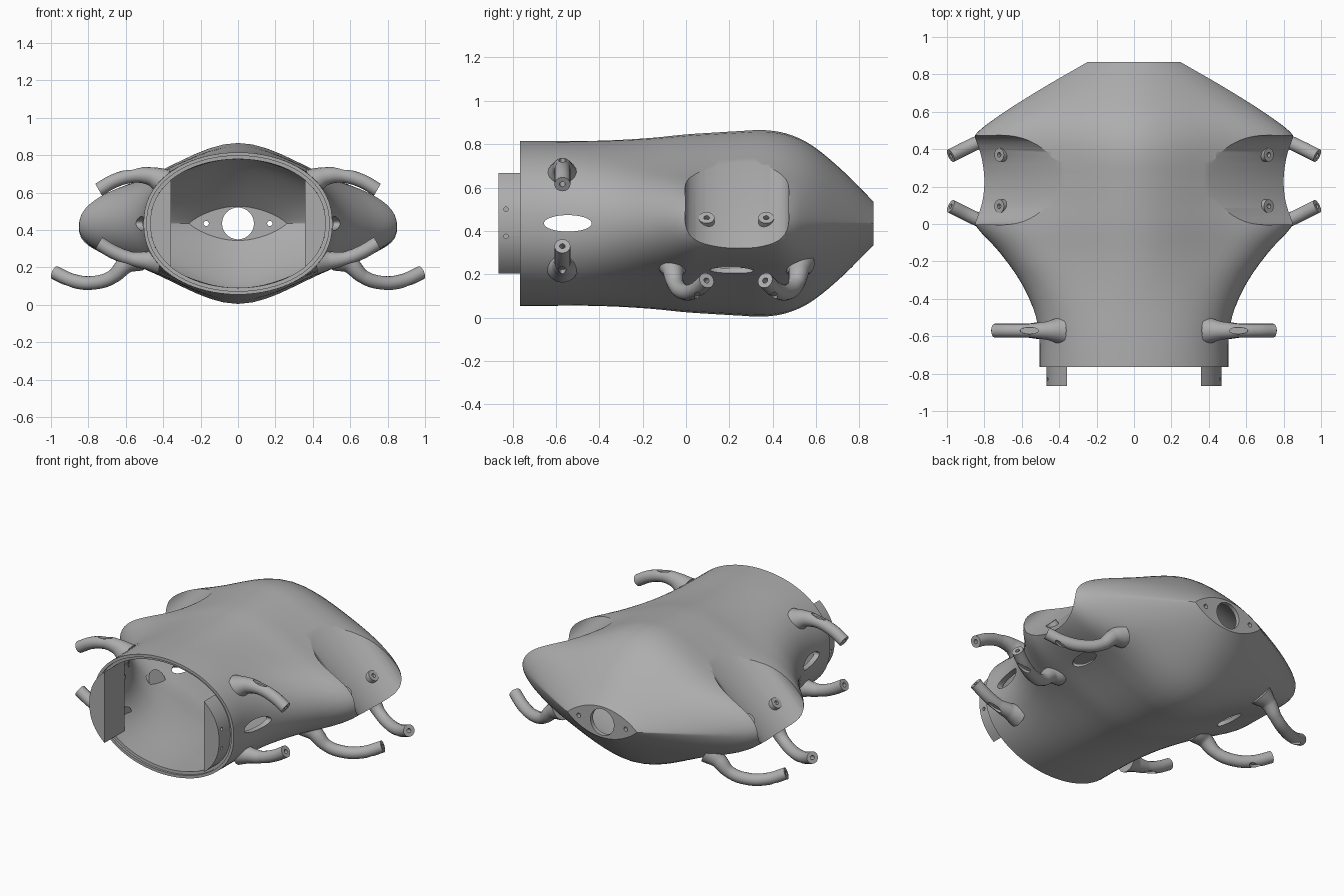
import bpy, bmesh
from math import sin, cos, pi, radians
from mathutils import Vector, Euler

old = bpy.data.objects.get("Cube")
if old:
    bpy.data.objects.remove(old, do_unlink=True)

MID = 0.435      # height of the symmetry plane
WALL = 0.036     # shell thickness

grey = bpy.data.materials.new("plain_grey")
grey.use_nodes = True
colour = (0.42, 0.42, 0.42, 1)
grey.diffuse_color = colour
grey.node_tree.nodes["Principled BSDF"].inputs["Base Color"].default_value = colour

# Hull stations: y, half width, half height, roundness, shoulder dip
STATIONS = [
    (-.765, .505, .380, .45, 0), (-.6, .508, .380, .45, 0),
    (-.45, .540, .380, .47, .03), (-.3, .612, .385, .5, .1),
    (-.15, .720, .395, .5, .2), (0, .852, .410, .5, .3),
    (.12, .875, .418, .5, .34), (.24, .880, .425, .5, .35),
    (.36, .878, .430, .5, .34), (.47, .855, .412, .52, .3),
    (.58, .720, .360, .6, .2), (.72, .500, .245, .75, .1),
    (.865, .250, .100, .9, 0)]


def station(y):
    """Smoothly interpolated hull parameters at y."""
    S = STATIONS
    y = min(max(y, S[0][0]), S[-1][0])
    i = max(j for j in range(len(S) - 1) if S[j][0] <= y)
    a, b = S[i], S[i + 1]
    p, n = S[max(i - 1, 0)], S[min(i + 2, len(S) - 1)]
    d = b[0] - a[0]
    t = (y - a[0]) / d
    out = []
    for c in range(1, 5):
        m0 = (b[c] - p[c]) / (b[0] - p[0]) * d
        m1 = (n[c] - a[c]) / (n[0] - a[0]) * d
        out.append((2*t**3 - 3*t*t + 1) * a[c] + (t**3 - 2*t*t + t) * m0
                   + (3*t*t - 2*t**3) * b[c] + (t**3 - t*t) * m1)
    return out


def hull_point(y, a, inset=0, at=None):
    w, h, e, k = station(y if at is None else at)
    u = cos(a)
    t = min(abs(u) / .7, 1)
    f = abs(sin(a)) ** (2 * e) * (1 - k * t * t * (3 - 2 * t))
    return Vector(((w - inset) * u, y, MID + (h - inset) * f * (1 if sin(a) >= 0 else -1)))


def activate(ob):
    bpy.ops.object.select_all(action='DESELECT')
    ob.select_set(True)
    bpy.context.view_layer.objects.active = ob


def loft(name, rings):
    bm = bmesh.new()
    loops = [[bm.verts.new(p) for p in ring] for ring in rings]
    n = len(loops[0])
    for r, s in zip(loops, loops[1:]):
        for i in range(n):
            bm.faces.new((r[i], r[(i + 1) % n], s[(i + 1) % n], s[i]))
    bm.faces.new(loops[0])
    bm.faces.new(loops[-1])
    bmesh.ops.recalc_face_normals(bm, faces=bm.faces)
    me = bpy.data.meshes.new(name)
    bm.to_mesh(me)
    bm.free()
    ob = bpy.data.objects.new(name, me)
    bpy.context.collection.objects.link(ob)
    return ob


def cylinder(name, loc, rot, scale):
    bpy.ops.mesh.primitive_cylinder_add(vertices=48, radius=1, depth=2, location=loc, rotation=rot)
    ob = bpy.context.object
    ob.name, ob.scale = name, scale
    return ob


def cut(ob, cutter):
    """Subtract the cutter and discard it."""
    cutter.hide_render = True
    activate(ob)
    mod = ob.modifiers.new("cut", 'BOOLEAN')
    mod.operation, mod.solver, mod.object = 'DIFFERENCE', 'EXACT', cutter
    bpy.context.view_layer.update()
    bpy.ops.object.modifier_apply(modifier=mod.name)
    bpy.data.objects.remove(cutter, do_unlink=True)


def finish(ob):
    ob.data.materials.clear()
    ob.data.materials.append(grey)
    activate(ob)
    bpy.ops.object.shade_smooth_by_angle(angle=radians(32))


def scoop(side, grow=0):
    return cylinder("scoop_cutter", (.7 * side, .235, .604), (0, side * radians(135), 0),
                    (.13 + grow, .24 + grow, .9))


# Hull: outer solid and cavity, both scooped on each flank
SEG, ROWS = 72, 48
angles = [2 * pi * i / SEG for i in range(SEG)]
ys = [-.765 + 1.63 * i / ROWS for i in range(ROWS + 1)]
hull = loft("hull", [[hull_point(y, a) for a in angles] for y in ys])
rows = [(-.82, .018), (-.75, .018), (-.749, WALL)]
rows += [(y, WALL) for y in ys if -.74 < y < .835] + [(.838, WALL)]
cavity = loft("cavity_cutter", [[hull_point(y, a, t) for a in angles] for y, t in rows])
for side in (1, -1):
    cut(hull, scoop(side))
    cut(cavity, scoop(side, WALL))
cut(hull, cavity)

# Hull openings: rear port with screw holes, side ovals, belly slots
for x, r in ((0, .085), (.17, .014), (-.17, .014)):
    cut(hull, cylinder("port_cutter", (x, .85, MID), (radians(90), 0, 0), (r, r, .1)))
for side in (1, -1):
    cut(hull, cylinder("oval_cutter", (.5 * side, -.545, MID), (0, radians(90), 0), (.038, .11, .12)))
    cut(hull, cylinder("slot_cutter", (.57 * side, .21, .2), (0, side * radians(150), 0), (.04, .1, .12)))
finish(hull)


def arm(name, side, points, slot):
    """Curved tube with a flared root, a bored tip and an oval slot."""
    pts = [Vector((x * side, y, z)) for x, y, z in points]
    cu = bpy.data.curves.new(name, 'CURVE')
    cu.dimensions = '3D'
    cu.bevel_depth, cu.bevel_resolution, cu.resolution_u = .037, 6, 10
    cu.use_fill_caps = True
    sp = cu.splines.new('BEZIER')
    sp.bezier_points.add(len(pts) - 1)
    flare = [2.0, 1.3] + [1] * len(pts)
    for b, p, r in zip(sp.bezier_points, pts, flare):
        b.co, b.radius = p, r
        b.handle_left_type = b.handle_right_type = 'AUTO'
    ob = bpy.data.objects.new(name, cu)
    bpy.context.collection.objects.link(ob)
    activate(ob)
    bpy.ops.object.convert(target='MESH')
    ob = bpy.context.object
    bm = bmesh.new()
    bm.from_mesh(ob.data)
    bmesh.ops.remove_doubles(bm, verts=bm.verts, dist=.0001)
    bmesh.ops.recalc_face_normals(bm, faces=bm.faces)
    bm.to_mesh(ob.data)
    bm.free()
    tip = (pts[-1] - pts[-2]).to_track_quat('Z', 'Y').to_euler()
    cut(ob, cylinder("bore_cutter", pts[-1], tip, (.013, .013, .06)))
    x, y, z, tilt = slot
    cut(ob, cylinder("slot_cutter", (x * side, y, z), (0, side * tilt, 0), (.05, .017, .02)))
    finish(ob)


# Arms: two at the front and two under the scoop on each flank
FY = -.57
UPPER = [(.39, FY, .655), (.47, FY, .688), (.56, FY, .69), (.66, FY, .663), (.745, FY, .615)]
LOWER = [(.42, FY, .235), (.49, FY, .237), (.57, FY, .247), (.66, FY, .28), (.745, FY, .33)]
UNDER = [(.54, -.06, .25), (.6, -.06, .215), (.67, -.045, .15), (.77, -.005, .118),
         (.88, .045, .128), (.98, .095, .172)]
SY = .46         # twice the y of the scoop centre
for side, tag in ((1, "left"), (-1, "right")):
    arm(tag + "_front_upper_arm", side, UPPER, (.56, FY, .73, .1))
    arm(tag + "_front_lower_arm", side, LOWER, (.6, FY, .215, -.25))
    arm(tag + "_under_arm_a", side, UNDER, (.9, .055, .095, -.3))
    arm(tag + "_under_arm_b", side, [(x, SY - y, z) for x, y, z in UNDER],
        (.9, SY - .055, .095, -.3))

    # Drilled bosses on the scoop floor
    for y in (.095, .37):
        tilt = (0, side * radians(45), 0)
        boss = cylinder(tag + "_scoop_boss", (.7 * side, y, .44), tilt, (.036, .036, .03))
        cut(boss, cylinder("bore_cutter", (.72 * side, y, .46), tilt, (.013, .013, .03)))
        finish(boss)

    # Front mounting tab: a segment of the cavity outline
    arc = [-.7 + 1.4 * i / 20 for i in range(21)]
    tab = loft(tag + "_mounting_tab",
               [[hull_point(y, a, WALL, -.765) * Vector((1, 1, 1)).x for a in arc]
                for y in (-.865, -.66)])
    for v in tab.data.vertices:
        v.co.x *= side
    if side < 0:
        tab.data.flip_normals()
    for z in (.375, .5):
        cut(tab, cylinder("screw_cutter", (.46 * side, -.83, z), (0, radians(90), 0), (.01, .01, .06)))
    finish(tab)
bpy.ops.object.select_all(action='DESELECT')
